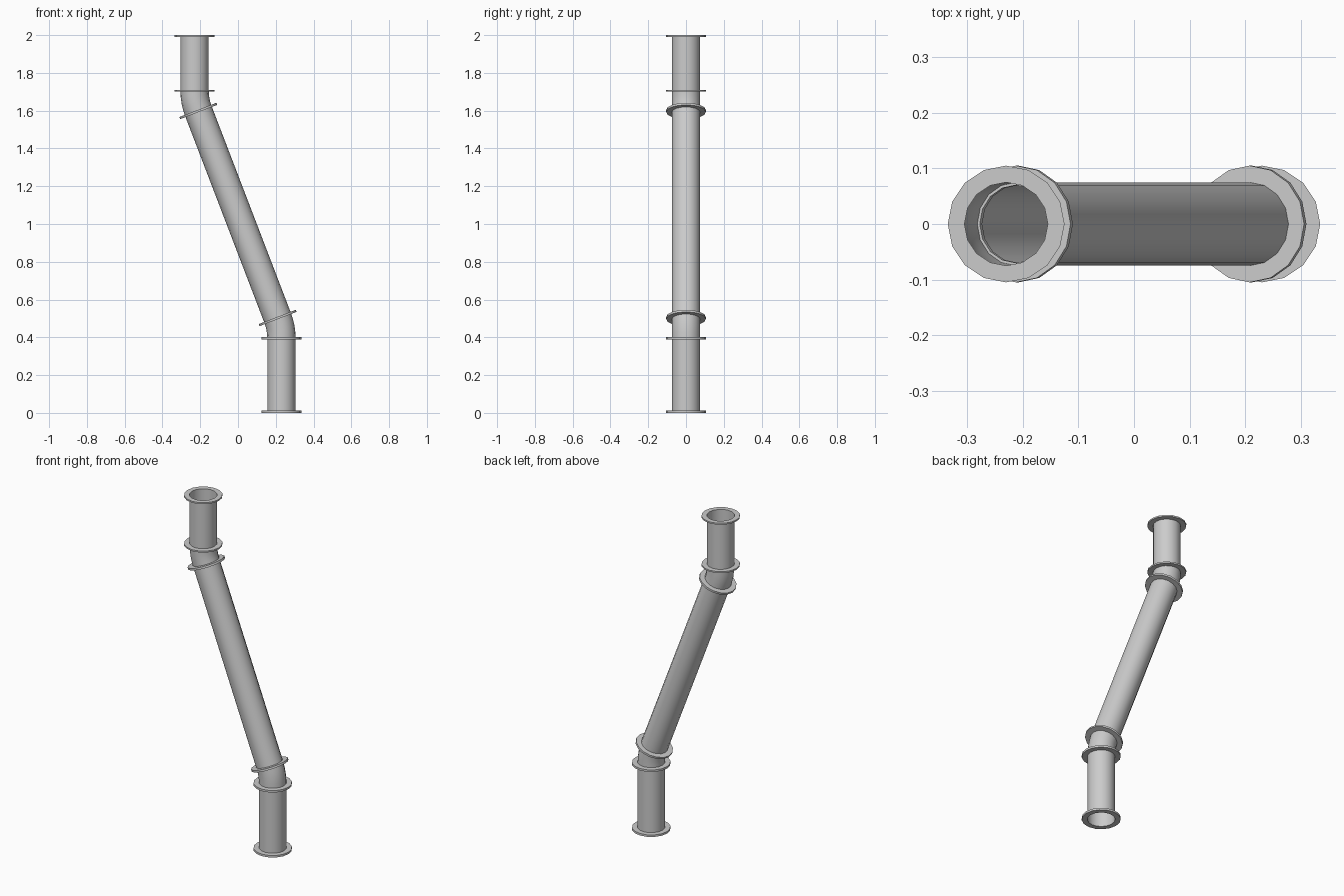
import bpy, bmesh
from math import sin, cos, pi, radians
from mathutils import Vector

cube = bpy.data.objects.get("Cube")
if cube:
    bpy.data.objects.remove(cube)

SIDES = 16
PIPE_R, FLANGE_R, BORE_R = 0.075, 0.105, 0.070
X, LOW, HIGH, TOP = 0.23, 0.395, 1.706, 2.0     # pipe offset and joint heights
BEND, BEND_R = radians(21), 0.3                 # elbow angle and radius

steel = bpy.data.materials.new("pipe_grey")
steel.use_nodes = True
grey = (0.6, 0.6, 0.6, 1)
steel.diffuse_color = grey
steel.node_tree.nodes["Principled BSDF"].inputs["Base Color"].default_value = grey


def skin(name, sections, closed=False):
    """Join round sections given as (centre, tilt, radius)."""
    bm = bmesh.new()
    rings = []
    for centre, tilt, r in sections:
        side, back = Vector((cos(tilt), 0, sin(tilt))), Vector((0, 1, 0))
        rings.append([bm.verts.new(centre + r * (side * cos(a) + back * sin(a)))
                      for a in (2 * pi * k / SIDES for k in range(SIDES))])
    pairs = list(zip(rings, rings[1:]))
    if closed:
        pairs.append((rings[-1], rings[0]))
    for lower, upper in pairs:
        for k in range(SIDES):
            n = (k + 1) % SIDES
            bm.faces.new((lower[k], lower[n], upper[n], upper[k]))
    mesh = bpy.data.meshes.new(name)
    bm.to_mesh(mesh)
    bm.free()
    mesh.materials.append(steel)
    obj = bpy.data.objects.new(name, mesh)
    bpy.context.collection.objects.link(obj)
    bpy.ops.object.select_all(action='DESELECT')
    obj.select_set(True)
    bpy.context.view_layer.objects.active = obj
    bpy.ops.object.shade_smooth_by_angle(angle=radians(35))


def pipe(name, path):
    skin(name, [(p, tilt, PIPE_R) for p, tilt in path])


def flange(name, centre, tilt=0, thick=0.012, bore=PIPE_R):
    half = Vector((-sin(tilt), 0, cos(tilt))) * thick / 2
    skin(name, [(centre - half, tilt, FLANGE_R), (centre + half, tilt, FLANGE_R),
                (centre + half, tilt, bore), (centre - half, tilt, bore)], closed=True)


def bend(sign, z):
    """Elbow arc, starting at the upright pipe."""
    arc = []
    for k in range(5):
        t = BEND * k / 4
        arc.append((Vector((sign * (X - BEND_R + BEND_R * cos(t)), 0,
                            z + sign * BEND_R * sin(t))), t))
    return arc


lower_arc = bend(1, LOW)
upper_arc = bend(-1, HIGH)[::-1]

# Pipe runs from the bottom to the top
pipe("lower_pipe", [(Vector((X, 0, 0)), 0), lower_arc[0]])
pipe("lower_elbow", lower_arc)
pipe("slanted_pipe", [lower_arc[-1], upper_arc[0]])
pipe("upper_elbow", upper_arc)
pipe("upper_pipe", [upper_arc[-1], (Vector((-X, 0, TOP)), 0)])

# Flanges at the ends and the joints
flange("bottom_flange", Vector((X, 0, 0.006)))
flange("lower_joint_flange", lower_arc[0][0])
flange("lower_slanted_flange", *lower_arc[-1], bore=BORE_R)
flange("upper_slanted_flange", *upper_arc[0], bore=BORE_R)
flange("upper_joint_flange", upper_arc[-1][0], thick=0.009)
flange("top_flange", Vector((-X, 0, TOP - 0.0045)), thick=0.009)
